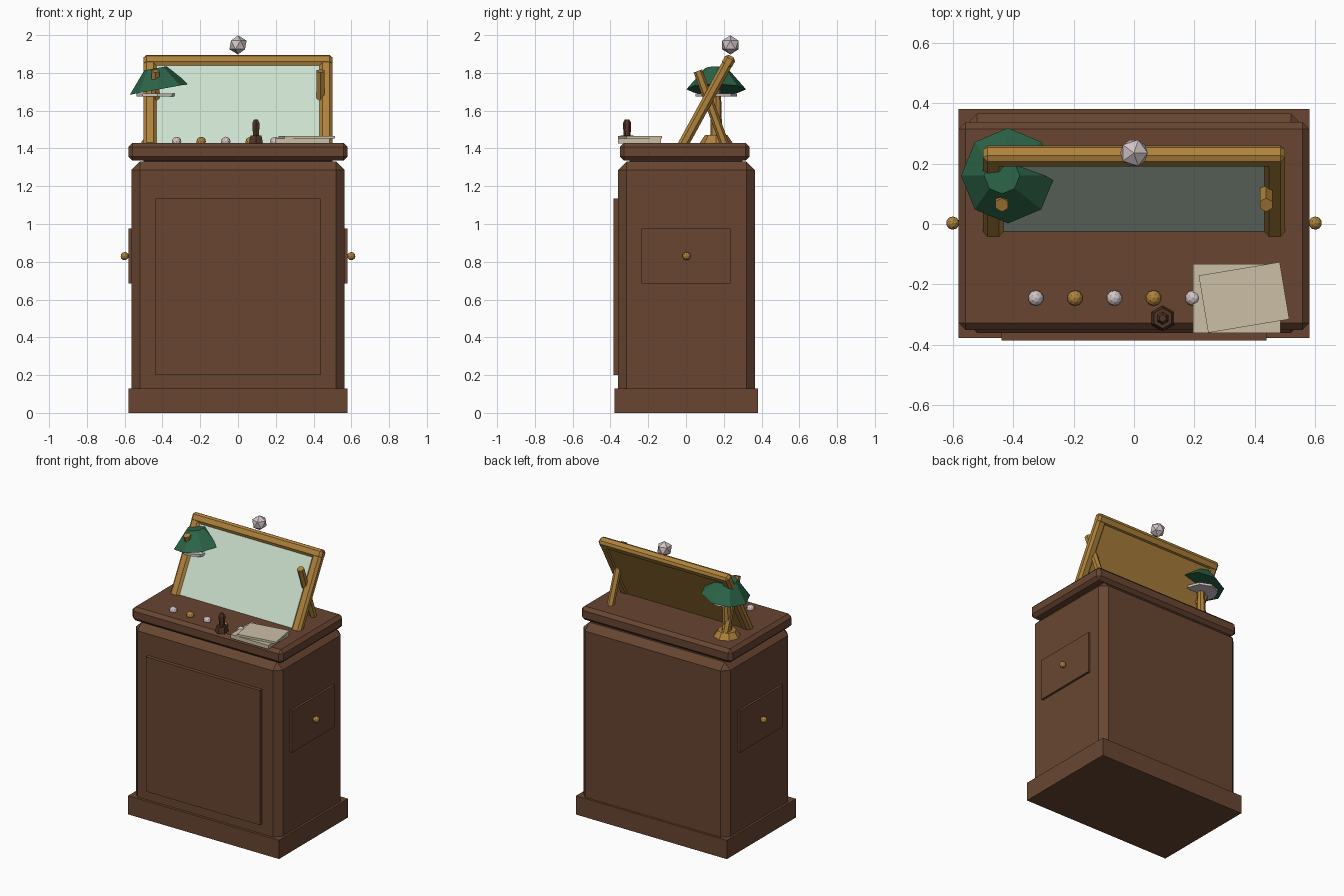
import bpy, math
from mathutils import Matrix, Vector

cube = bpy.data.objects.get("Cube")
if cube:
    bpy.data.objects.remove(cube, do_unlink=True)


def material(name, r, g, b):
    m = bpy.data.materials.new(name)
    m.use_nodes = True
    m.diffuse_color = (r, g, b, 1)
    m.node_tree.nodes["Principled BSDF"].inputs["Base Color"].default_value = (r, g, b, 1)
    return m


wood = material("brown wood", 0.138, 0.06, 0.031)
dark_wood = material("dark wood", 0.08, 0.034, 0.019)
brass = material("brass", 0.43, 0.225, 0.045)
glass = material("pale green glass", 0.6, 0.74, 0.61)
green = material("green enamel", 0.025, 0.127, 0.064)
paper = material("paper", 0.6, 0.52, 0.38)
pearl = material("pearl", 0.64, 0.55, 0.57)


def finish(name, mat):
    ob = bpy.context.object
    ob.name = ob.data.name = name
    ob.data.materials.append(mat)
    return ob


def box(name, mat, x, y, z, bevel=0, place=None):
    """Box from (min, max) ranges, optionally chamfered and moved by a matrix."""
    bpy.ops.mesh.primitive_cube_add(size=1)
    ob = finish(name, mat)
    size = [r[1] - r[0] for r in (x, y, z)]
    mid = [(r[0] + r[1]) / 2 for r in (x, y, z)]
    ob.data.transform(Matrix.Translation(mid) @ Matrix.Diagonal((*size, 1)))
    if place:
        ob.matrix_world = place
    if bevel:
        mod = ob.modifiers.new("chamfer", "BEVEL")
        mod.width, mod.segments = bevel, 1
    return ob


def cone(name, mat, sides, r1, r2, start, end, spin=0):
    """Tapered prism running between two points."""
    a, b = Vector(start), Vector(end)
    bpy.ops.mesh.primitive_cone_add(vertices=sides, radius1=r1, radius2=r2, depth=(b - a).length)
    ob = finish(name, mat)
    ob.data.transform(Matrix.Rotation(spin, 4, "Z"))
    ob.location = (a + b) / 2
    ob.rotation_euler = Vector((0, 0, 1)).rotation_difference(b - a).to_euler()
    return ob


def ball(name, mat, radius, at, detail=1):
    bpy.ops.mesh.primitive_ico_sphere_add(subdivisions=detail, radius=radius, location=at)
    return finish(name, mat)


# Cabinet
box("plinth", wood, (-0.58, 0.58), (-0.378, 0.38), (0, 0.13))
box("cabinet_body", wood, (-0.565, 0.565), (-0.36, 0.365), (0.05, 1.33), 0.045)
box("neck", wood, (-0.5, 0.5), (-0.3, 0.3), (1.3, 1.36))
box("table_top", wood, (-0.58, 0.58), (-0.35, 0.337), (1.335, 1.43), 0.022)
box("front_panel", wood, (-0.438, 0.438), (-0.385, -0.3), (0.2, 1.135))

# Side panels and knobs
for side, s in (("left", 1), ("right", -1)):
    box(side + "_drawer", wood, sorted((s * 0.5, s * 0.58)), (-0.235, 0.235), (0.685, 0.975))
    ball(side + "_drawer_knob", brass, 0.022, (s * 0.6, 0.003, 0.83), 2)

# Leaning mirror, built upright and tipped back about its foot
lean = Matrix.Translation((0, -0.01, 1.43)) @ Matrix.Rotation(-0.5, 4, "X")
box("mirror_back", brass, (-0.46, 0.46), (-0.005, 0.02), (-0.02, 0.5), place=lean)
box("mirror_glass", glass, (-0.445, 0.445), (-0.013, -0.004), (-0.01, 0.48), place=lean)
box("mirror_top_rail", brass, (-0.5, 0.5), (-0.03, 0.03), (0.458, 0.522), 0.015, lean)
for side, s in (("left", 1), ("right", -1)):
    box(side + "_mirror_post", brass, sorted((s * 0.432, s * 0.5)), (-0.028, 0.028),
        (-0.03, 0.515), 0.015, lean)
    cone(side + "_mirror_strut", brass, 6, 0.024, 0.024,
         (s * 0.437, 0.205, 1.42), (s * 0.437, 0.063, 1.81))
ball("mirror_finial", pearl, 0.051, (0, 0.235, 1.948))

# Desk lamp
lx, ly = -0.427, 0.16
cone("lamp_base", brass, 8, 0.09, 0.06, (lx, ly, 1.425), (lx, ly, 1.47))
cone("lamp_stem", brass, 8, 0.032, 0.024, (lx, ly, 1.46), (lx, ly, 1.74))
cone("lamp_bulb", pearl, 8, 0.11, 0.11, (lx, ly, 1.674), (lx, ly, 1.69))
shade = cone("lamp_shade", green, 8, 0.158, 0.06, (lx, ly, 1.712), (lx, ly, 1.825))
shade.rotation_euler = (0, -0.18, 0)

# Row of buttons
for i in range(6):
    ball(f"button_{i + 1}", brass if i % 2 else pearl, 0.026, (-0.325 + 0.13 * i, -0.245, 1.436), 2)

# Hand stamp
cone("stamp_base", dark_wood, 6, 0.043, 0.034, (0.095, -0.312, 1.425), (0.095, -0.312, 1.468))
cone("stamp_handle", dark_wood, 6, 0.018, 0.022, (0.095, -0.312, 1.46), (0.095, -0.312, 1.535))
cone("stamp_tip", dark_wood, 6, 0.022, 0.012, (0.095, -0.312, 1.535), (0.095, -0.312, 1.553))

# Loose papers
box("lower_papers", paper, (0.195, 0.485), (-0.36, -0.133), (1.425, 1.452))
turn = Matrix.Translation((0.364, -0.243, 1.452)) @ Matrix.Rotation(math.radians(9.5), 4, "Z")
box("upper_papers", paper, (-0.136, 0.136), (-0.096, 0.096), (0, 0.014), place=turn)
